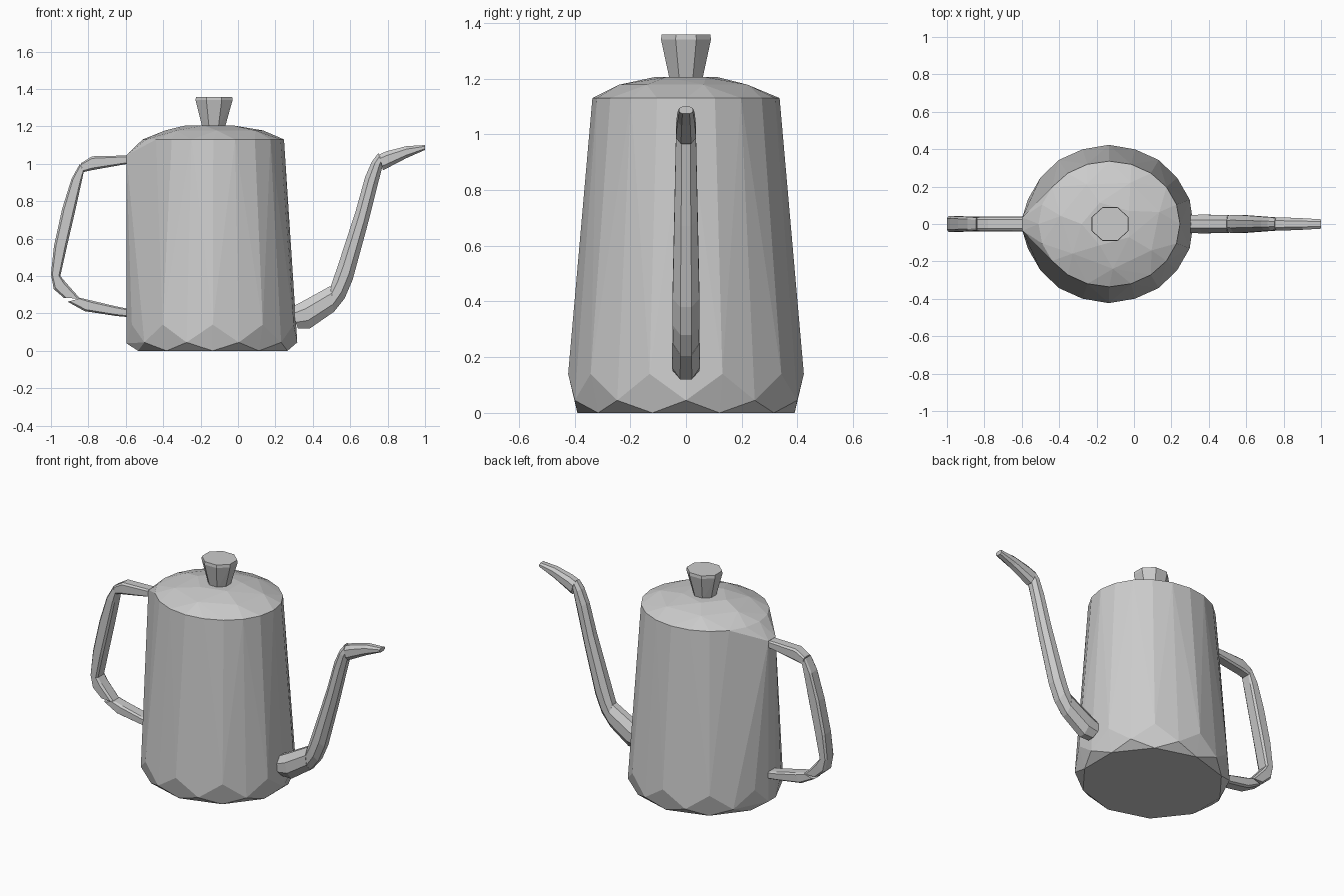
import bpy, bmesh
from math import cos, sin, pi
from mathutils import Vector

CX = -0.135


def finish(name, bm):
    bmesh.ops.recalc_face_normals(bm, faces=bm.faces[:])
    mesh = bpy.data.meshes.new(name)
    bm.to_mesh(mesh)
    bm.free()
    obj = bpy.data.objects.new(name, mesh)
    bpy.context.collection.objects.link(obj)
    return obj


def ring(n, rx, ry, z, cx=CX, phase=0.0):
    return [(cx + rx * cos(2 * pi * (i + phase) / n),
             ry * sin(2 * pi * (i + phase) / n), z) for i in range(n)]


def hull(name, points):
    bm = bmesh.new()
    for p in points:
        bm.verts.new(p)
    res = bmesh.ops.convex_hull(bm, input=bm.verts[:])
    junk = {v for v in res["geom_interior"] + res["geom_unused"]
            if isinstance(v, bmesh.types.BMVert) and v.is_valid}
    bmesh.ops.delete(bm, geom=list(junk), context='VERTS')
    bmesh.ops.dissolve_limit(bm, angle_limit=0.01, verts=bm.verts[:], edges=bm.edges[:])
    return finish(name, bm)


def tube(name, stations, k):
    """Eight-sided loft; each station is (outer x, z, inner x, z, half width)."""
    section = [(1, k), (k, 1), (-k, 1), (-1, k), (-1, -k), (-k, -1), (k, -1), (1, -k)]
    bm = bmesh.new()
    rings = []
    for x0, z0, x1, z1, w in stations:
        a, b = Vector((x0, 0, z0)), Vector((x1, 0, z1))
        mid, half = (a + b) / 2, (a - b) / 2
        rings.append([bm.verts.new(mid + half * v + Vector((0, w * u, 0)))
                      for u, v in section])
    for r, s in zip(rings, rings[1:]):
        for i in range(8):
            j = (i + 1) % 8
            bm.faces.new((r[i], r[j], s[j], s[i]))
    bm.faces.new(rings[0])
    bm.faces.new(rings[-1])
    return finish(name, bm)


# Tapered body with scalloped bottom edge, domed lid and a ridge behind the handle
body = ring(10, 0.42, 0.39, 0.0, phase=0.5)
body += ring(10, 0.452, 0.42, 0.045)
body += ring(10, 0.455, 0.423, 0.14, phase=0.5)
body += ring(20, 0.378, 0.336, 1.13, -0.132)
body += ring(7, 0.27, 0.24, 1.178, -0.125, 0.3)
body += ring(5, 0.14, 0.12, 1.205, -0.14, 0.5)
body += [(-0.597, y, z) for y in (-0.035, 0.035) for z in (0.04, 1.045)]
hull("kettle_body", body)

# Lid knob
hull("lid_knob", ring(8, 0.064, 0.062, 1.19, -0.13, 0.5)
     + ring(8, 0.107, 0.097, 1.34, -0.128, 0.5)
     + ring(8, 0.105, 0.095, 1.358, -0.128, 0.5))

# Handle: top arm, grip and lower arm
tube("handle_top_arm", [
    (-0.56, 1.045, -0.56, 1.005, 0.036), (-0.78, 1.04, -0.78, 0.966, 0.036),
    (-0.84, 1.003, -0.83, 0.955, 0.034)], 0.7)
tube("handle_grip", [
    (-0.845, 1.0, -0.825, 0.955, 0.034), (-0.89, 0.92, -0.837, 0.9, 0.038),
    (-0.94, 0.76, -0.87, 0.75, 0.04), (-0.984, 0.56, -0.914, 0.56, 0.042),
    (-1.0, 0.41, -0.95, 0.4, 0.042), (-0.985, 0.33, -0.925, 0.37, 0.042),
    (-0.93, 0.282, -0.845, 0.28, 0.04)], 0.7)
tube("handle_lower_arm", [
    (-0.91, 0.262, -0.84, 0.282, 0.038), (-0.82, 0.212, -0.78, 0.268, 0.04),
    (-0.65, 0.186, -0.65, 0.237, 0.04), (-0.56, 0.178, -0.56, 0.22, 0.04)], 0.7)

# Spout: root, neck and pouring tip
tube("spout_root", [
    (0.28, 0.23, 0.32, 0.12, 0.048), (0.35, 0.267, 0.385, 0.12, 0.05),
    (0.495, 0.347, 0.512, 0.208, 0.048)], 0.42)
tube("spout_neck", [
    (0.497, 0.347, 0.51, 0.205, 0.046), (0.515, 0.4, 0.57, 0.28, 0.048),
    (0.542, 0.48, 0.613, 0.38, 0.048), (0.63, 0.75, 0.692, 0.67, 0.042),
    (0.68, 0.93, 0.745, 0.88, 0.038), (0.715, 1.01, 0.772, 0.985, 0.036),
    (0.75, 1.057, 0.772, 1.0, 0.03)], 0.42)
tube("spout_tip", [
    (0.755, 1.05, 0.775, 0.965, 0.036), (0.795, 1.067, 0.80, 0.978, 0.035),
    (0.9, 1.094, 0.9, 1.03, 0.031), (1.0, 1.1, 1.0, 1.074, 0.025)], 0.5)
